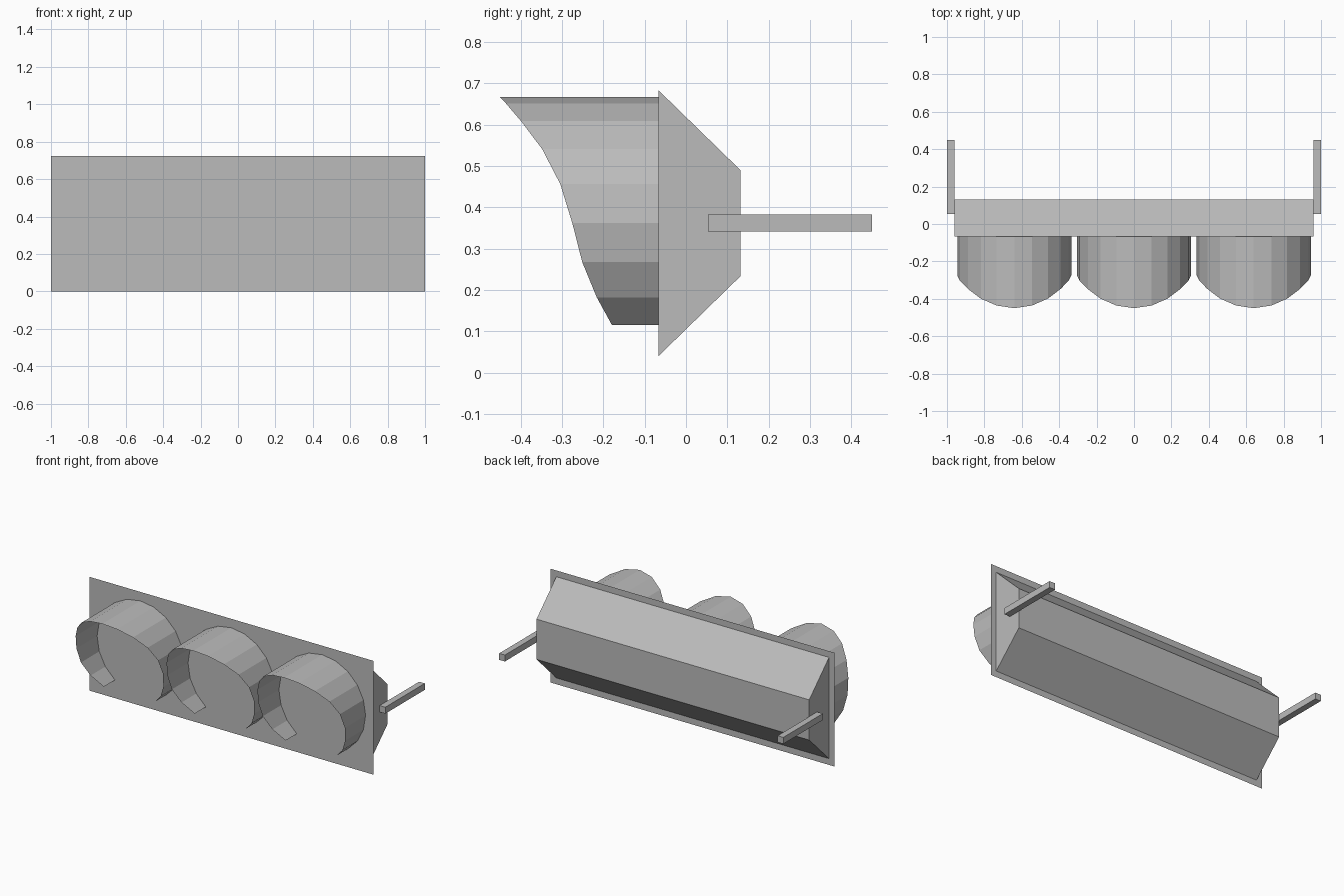
import bpy
import math

old = bpy.data.objects.get("Cube")
if old:
    bpy.data.objects.remove(old, do_unlink=True)

# One grey for the whole model
GREY = (0.5, 0.5, 0.5, 1.0)
grey = bpy.data.materials.new("plain grey")
grey.use_nodes = True
grey.diffuse_color = GREY
grey.node_tree.nodes["Principled BSDF"].inputs["Base Color"].default_value = GREY

PLATE_Y = -0.067
MID_Z = 0.362


def make(name, verts, faces):
    mesh = bpy.data.meshes.new(name)
    mesh.from_pydata(verts, [], faces)
    mesh.update()
    mesh.materials.append(grey)
    obj = bpy.data.objects.new(name, mesh)
    bpy.context.collection.objects.link(obj)
    return obj


def extrude_x(name, profile, x0, x1, skip=()):
    """Sweep a (y, z) outline along x, leaving out the listed side faces."""
    n = len(profile)
    verts = [(x, y, z) for x in (x0, x1) for y, z in profile]
    sides = [(i, (i + 1) % n, n + (i + 1) % n, n + i) for i in range(n) if i not in skip]
    caps = [tuple(reversed(range(n))), tuple(range(n, 2 * n))]
    return make(name, verts, sides + caps)


# Thin backing plate
make("backing_plate",
     [(x, PLATE_Y, MID_Z + s * MID_Z) for x, s in ((-1, -1), (1, -1), (1, 1), (-1, 1))],
     [(0, 1, 2, 3)])

# Tapered housing, open where it meets the plate
extrude_x("housing",
          [(PLATE_Y, MID_Z - 0.322), (0.132, MID_Z - 0.128),
           (0.132, MID_Z + 0.128), (PLATE_Y, MID_Z + 0.322)],
          -0.96, 0.96, skip=(3,))

# Mounting arms at both ends
for side, x0, x1 in (("left", 0.96, 1.0), ("right", -1.0, -0.96)):
    extrude_x(side + "_mounting_arm",
              [(0.053, 0.342), (0.45, 0.342), (0.45, 0.383), (0.053, 0.383)], x0, x1)

# Visors: open sheets in 18 degree steps, front edge given from crown to lower lip
RADIUS = 0.305
LIP = [-0.45, -0.436, -0.399, -0.348, -0.304, -0.275, -0.251, -0.216, -0.179]
for label, cx in (("right", -0.64), ("middle", 0.0), ("left", 0.64)):
    verts = []
    steps = range(1 - len(LIP), len(LIP))
    for k in steps:
        a = math.radians(18 * k)
        x, z = cx + RADIUS * math.sin(a), MID_Z + RADIUS * math.cos(a)
        verts += [(x, PLATE_Y, z), (x, LIP[abs(k)], z)]
    faces = [(2 * i, 2 * i + 1, 2 * i + 3, 2 * i + 2) for i in range(len(steps) - 1)]
    make(label + "_visor", verts, faces)
